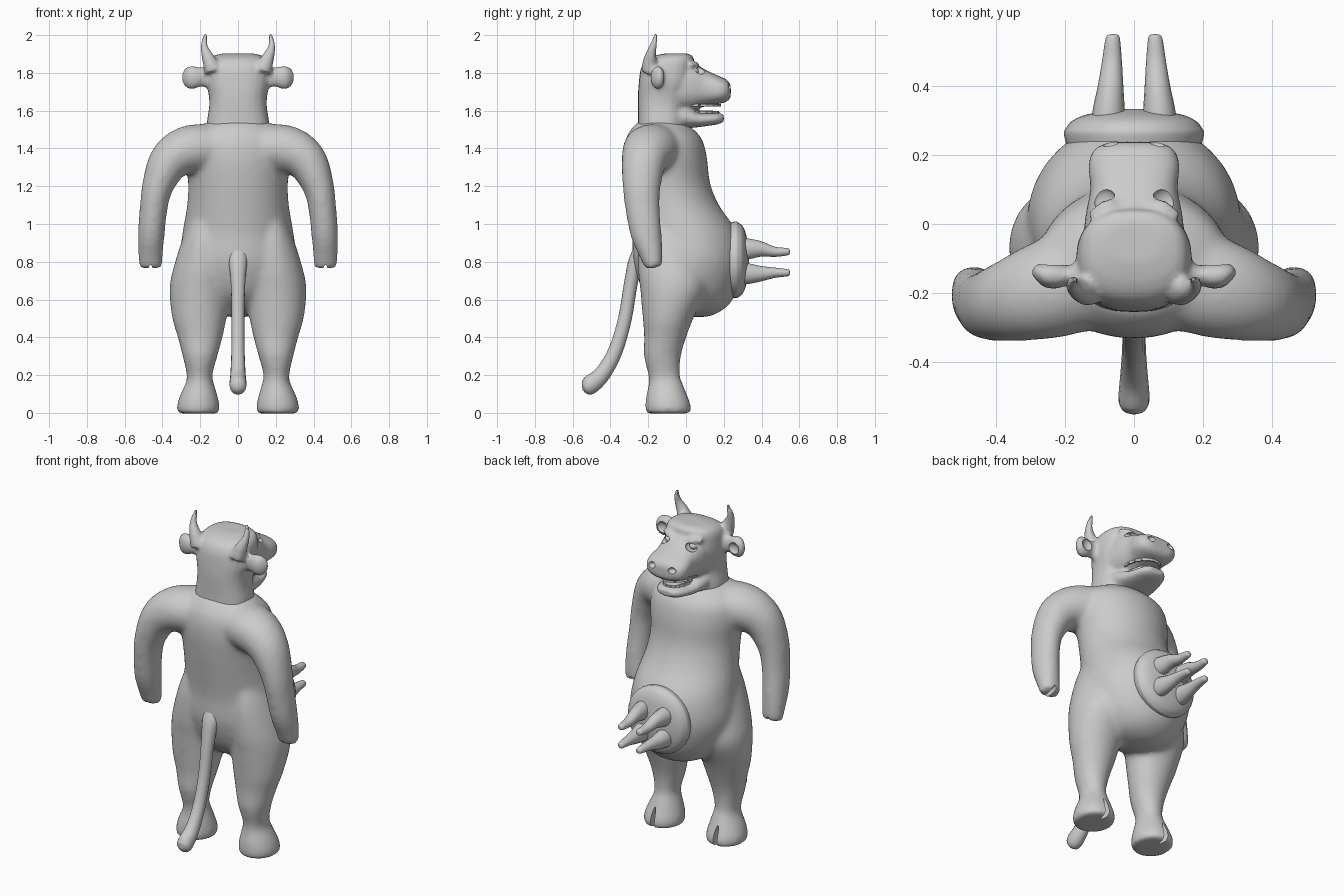
import bpy, bmesh
from math import sin, cos, pi, copysign
from mathutils import Vector, Matrix

if "Cube" in bpy.data.objects:
    bpy.data.objects.remove(bpy.data.objects["Cube"])

X, Y, Z = Vector((1, 0, 0)), Vector((0, 1, 0)), Vector((0, 0, 1))


def smooth_path(rows, steps=4):
    """Catmull-Rom interpolation of rows (x, y, z, a, b)."""
    out = []
    for i in range(len(rows) - 1):
        p = [rows[max(i - 1, 0)], rows[i], rows[i + 1], rows[min(i + 2, len(rows) - 1)]]
        for k in range(steps):
            t = k / steps
            out.append([0.5 * (2 * b + (c - a) * t + (2 * a - 5 * b + 4 * c - d) * t * t
                               + (3 * b - a - 3 * c + d) * t ** 3) for a, b, c, d in zip(*p)])
    return out + [list(rows[-1])]


def loft(bm, rows, ref=X, axis=None, n=24, power=1.0, mirror=False):
    """Tube of elliptical rings: a = half size along ref, b = across it."""
    rows = smooth_path(rows)
    pts = [Vector(r[:3]) for r in rows]
    for s in ((1, -1) if mirror else (1,)):
        rings = []
        for i, r in enumerate(rows):
            t = axis or (pts[min(i + 1, len(pts) - 1)] - pts[max(i - 1, 0)]).normalized()
            u = (ref - t * ref.dot(t)).normalized()
            v = t.cross(u)
            ring = []
            for k in range(n):
                c, d = cos(2 * pi * k / n), sin(2 * pi * k / n)
                p = pts[i] + u * r[3] * copysign(abs(c) ** power, c) + v * r[4] * copysign(abs(d) ** power, d)
                ring.append(bm.verts.new((p.x * s, p.y, p.z)))
            rings.append(ring)
        for q, w in zip(rings, rings[1:]):
            for k in range(n):
                bm.faces.new((q[k], q[(k + 1) % n], w[(k + 1) % n], w[k]))
        bm.faces.new(rings[0])
        bm.faces.new(rings[-1])


def ball(bm, loc, radii, mirror=True, rot=None):
    for s in ((1, -1) if mirror else (1,)):
        m = Matrix.Diagonal((s, 1, 1, 1)) @ Matrix.Translation(loc)
        if rot:
            m = m @ Matrix.Rotation(rot[0], 4, rot[1])
        bmesh.ops.create_uvsphere(bm, u_segments=20, v_segments=12, radius=1,
                                  matrix=m @ Matrix.Diagonal((*radii, 1)))


def make(name, bm):
    bmesh.ops.recalc_face_normals(bm, faces=bm.faces)
    me = bpy.data.meshes.new(name)
    bm.to_mesh(me)
    bm.free()
    ob = bpy.data.objects.new(name, me)
    bpy.context.collection.objects.link(ob)
    return ob


def shade(ob, angle=0.7):
    bpy.ops.object.select_all(action='DESELECT')
    ob.select_set(True)
    bpy.context.view_layer.objects.active = ob
    for m in list(ob.modifiers):
        bpy.ops.object.modifier_apply(modifier=m.name)
    bpy.ops.object.shade_smooth_by_angle(angle=angle)


def fuse(ob, voxel, relax, cutter):
    """Melt overlapping lofts into one skin, then carve the details."""
    cutter.hide_render = True
    cutter.hide_set(True)
    m = ob.modifiers.new("Fuse", 'REMESH')
    m.mode, m.voxel_size = 'VOXEL', voxel
    m = ob.modifiers.new("Relax", 'SMOOTH')
    m.factor, m.iterations = .5, relax
    m = ob.modifiers.new("Carve", 'BOOLEAN')
    m.operation, m.object, m.solver = 'DIFFERENCE', cutter, 'EXACT'
    shade(ob)


def upright(rows):   # (z, back, front, half width)
    return [(0, (b + f) / 2, z, w, (f - b) / 2) for z, b, f, w in rows]


def forward(rows):   # (y, bottom, top, half width)
    return [(0, y, (b + t) / 2, w, (t - b) / 2) for y, b, t, w in rows]


# Torso and belly
bm = bmesh.new()
loft(bm, upright([(.508, .0, .12, .06), (.535, -.09, .18, .15), (.58, -.17, .235, .21),
                  (.66, -.235, .275, .27), (.8, -.28, .303, .31), (.95, -.285, .275, .295),
                  (1.1, -.305, .175, .27), (1.22, -.322, .127, .265), (1.35, -.333, .112, .28),
                  (1.45, -.32, .085, .27), (1.51, -.285, .03, .21), (1.545, -.25, -.02, .15)]), axis=Z, n=32)
# arms
loft(bm, [(.08, -.14, 1.40, .15, .125), (.25, -.19, 1.395, .145, .13), (.36, -.222, 1.335, .12, .112),
          (.425, -.235, 1.2, .102, .084), (.447, -.23, 1.08, .092, .074), (.459, -.212, .95, .084, .072),
          (.463, -.187, .85, .066, .067), (.463, -.17, .768, .048, .063)], ref=Y, mirror=True)
# legs and hooves: z, inner, outer, back, front
leg = [(1.05, .1, .24, -.22, .05), (.92, .06, .295, -.25, .09), (.76, .03, .345, -.255, .11),
       (.65, .035, .364, -.243, .11), (.5, .06, .349, -.23, .04), (.4, .081, .32, -.222, .002),
       (.3, .108, .294, -.224, -.026), (.2, .135, .272, -.2, -.032), (.16, .128, .277, -.197, -.018),
       (.1, .11, .305, -.21, .005), (.04, .096, .325, -.218, .028), (-.004, .1, .322, -.214, .026)]
loft(bm, [((i + o) / 2, (b + f) / 2, z, (o - i) / 2, (f - b) / 2) for z, i, o, b, f in leg],
     axis=Z, mirror=True)
body = make("body", bm)
# hoof and hand clefts
bm = bmesh.new()
ball(bm, (.212, .04, .03), (.014, .075, .11))
ball(bm, (.463, -.14, .765), (.014, .1, .035))
fuse(body, .013, 22, make("cleft_cutter", bm))

# Tail
bm = bmesh.new()
loft(bm, [(0, -.2, .9, .06, .05), (0, -.262, .81, .05, .04), (0, -.293, .68, .038, .036),
          (0, -.323, .5, .034, .036), (0, -.373, .33, .035, .038), (0, -.44, .21, .04, .043),
          (0, -.505, .15, .045, .05), (0, -.535, .135, .036, .038), (0, -.549, .13, .01, .01)], n=16)
shade(make("tail", bm))

# Head: neck and cranium
bm = bmesh.new()
loft(bm, upright([(1.46, -.26, -.01, .17), (1.54, -.255, .0, .165), (1.62, -.255, .0, .153),
                  (1.68, -.255, .02, .155), (1.75, -.25, .035, .168), (1.82, -.24, .042, .165),
                  (1.865, -.215, .043, .155), (1.89, -.17, .035, .13), (1.903, -.11, .005, .08)]),
     axis=Z, power=.8)
# snout and lower jaw
loft(bm, forward([(-.06, 1.58, 1.88, .15), (.03, 1.60, 1.86, .14), (.10, 1.622, 1.818, .127),
                  (.17, 1.635, 1.785, .132), (.215, 1.647, 1.765, .117), (.237, 1.67, 1.735, .075)]),
     axis=Y, power=.8)
loft(bm, forward([(-.08, 1.5, 1.65, .14), (.02, 1.508, 1.615, .125), (.07, 1.513, 1.592, .113),
                  (.12, 1.52, 1.588, .1), (.17, 1.528, 1.588, .08), (.2, 1.542, 1.58, .05)]),
     axis=Y, power=.85)
# brow ridges
loft(bm, [(.035, .05, 1.828, .016, .012), (.08, .053, 1.847, .018, .013),
          (.125, .02, 1.843, .018, .013)], ref=Y, n=12, mirror=True)
# horns
loft(bm, [(.13, -.19, 1.81, .05, .05), (.156, -.19, 1.875, .035, .035),
          (.177, -.178, 1.93, .022, .022), (.177, -.165, 1.975, .015, .015),
          (.168, -.158, 2.008, .009, .009)], ref=Y, n=16, mirror=True)
# ears
loft(bm, [(.11, -.14, 1.775, .075, .045), (.165, -.145, 1.778, .06, .033), (.195, -.15, 1.778, .05, .03),
          (.225, -.15, 1.776, .06, .038), (.26, -.148, 1.775, .061, .036), (.285, -.14, 1.775, .042, .022),
          (.295, -.14, 1.775, .02, .01)], ref=Z, axis=X, n=16, mirror=True)
head = make("head", bm)
# ear cups, eye sockets, nostrils
bm = bmesh.new()
ball(bm, (.24, -.1, 1.775), (.04, .035, .04))
ball(bm, (.085, .07, 1.812), (.034, .034, .02), rot=(.35, 'Y'))
ball(bm, (.068, .235, 1.725), (.024, .024, .018))
fuse(head, .0105, 5, make("face_cutter", bm))

# Eyes
bm = bmesh.new()
ball(bm, (.082, .043, 1.81), (.024, .024, .02))
shade(make("eyes", bm))

# Tongue
bm = bmesh.new()
ball(bm, (0, .09, 1.59), (.05, .09, .012), mirror=False)
shade(make("tongue", bm))

# Teeth: thin curved bands along both jaws
for name, z, w, reach in (("upper_teeth", 1.629, .095, .13), ("lower_teeth", 1.592, .07, .12)):
    bm = bmesh.new()
    for k in range(11):
        a = pi * k / 10
        p = Vector((w * cos(a), .05 + reach * sin(a), z))
        bmesh.ops.create_cube(bm, size=1, matrix=Matrix.Translation(p)
                              @ Matrix.Rotation(a + pi / 2, 4, 'Z') @ Matrix.Diagonal((.034, .01, .014, 1)))
    shade(make(name, bm), .5)

# Udder pad
bm = bmesh.new()
loft(bm, [(0, y, .81, r, r) for y, r in
          ((.225, .195), (.262, .203), (.28, .196), (.3, .178), (.318, .135), (.331, .06), (.334, .01))],
     axis=Y, n=32)
shade(make("udder", bm))

# Teats
bm = bmesh.new()
for z0, z1 in ((.868, .853), (.737, .742)):
    loft(bm, [(.075, .28, z0, .05, .058), (.073, .335, z0, .046, .054), (.068, .4, z0, .037, .04),
              (.064, .47, z1, .029, .027), (.062, .53, z1, .022, .02), (.061, .546, z1, .017, .015),
              (.061, .55, z1, .006, .006)], axis=Y, n=16, mirror=True)
shade(make("teats", bm))
